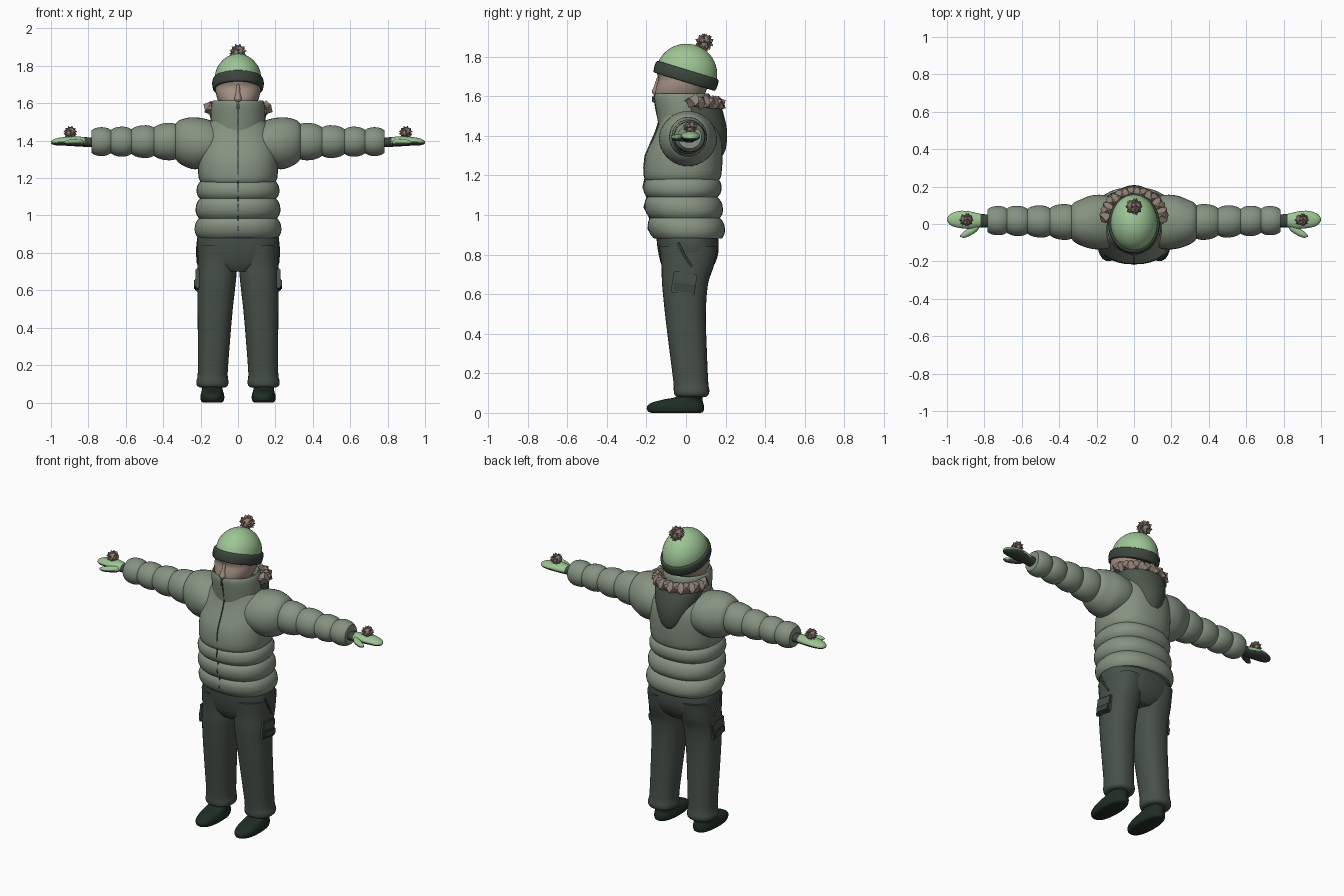
import bpy, bmesh, math
from mathutils import Vector, Matrix

if "Cube" in bpy.data.objects:
    bpy.data.objects.remove(bpy.data.objects["Cube"])


def material(name, *c):
    m = bpy.data.materials.new(name)
    m.diffuse_color = (*c, 1)
    m.use_nodes = True
    m.node_tree.nodes["Principled BSDF"].inputs["Base Color"].default_value = m.diffuse_color
    return m


JACKET = material("jacket sage", .235, .29, .22)
PANTS = material("trouser dark green", .062, .082, .066)
SHOE = material("shoe green black", .014, .027, .017)
MINT = material("knit mint", .34, .56, .30)
BAND = material("trim dark green", .045, .062, .047)
SKIN = material("skin", .38, .285, .23)
FUR = material("fur taupe", .30, .23, .19)
HOOD = material("hood dark sage", .075, .095, .07)


def finish(name, bm, mats, angle=40):
    bmesh.ops.recalc_face_normals(bm, faces=list(bm.faces))
    me = bpy.data.meshes.new(name)
    bm.to_mesh(me)
    bm.free()
    for m in mats:
        me.materials.append(m)
    if angle:
        me.polygons.foreach_set("use_smooth", [True] * len(me.polygons))
        me.set_sharp_from_angle(angle=math.radians(angle))
    ob = bpy.data.objects.new(name, me)
    bpy.context.collection.objects.link(ob)
    return ob


def smooth_rings(rings, steps):
    """Catmull-Rom through the rings."""
    out = []
    for i in range(len(rings) - 1):
        p = [rings[max(0, min(len(rings) - 1, i + k))] for k in (-1, 0, 1, 2)]
        for j in range(steps):
            t = j / steps
            out.append([.5 * (2 * b + (c - a) * t + (2 * a - 5 * b + 4 * c - d) * t * t
                              + (3 * b - a - 3 * c + d) * t ** 3) for a, b, c, d in zip(*p)])
    return out + [list(rings[-1])]


def loft(name, rings, mats, axis='Z', side=1, power=2.0, steps=3, n=36, angle=40):
    """Rings are (position on axis, centre u, centre v, radius u, radius v)."""
    bm = bmesh.new()
    loops = []
    for t, cu, cv, ru, rv in (smooth_rings(rings, steps) if steps > 1 else rings):
        loop = []
        for i in range(n):
            c, s = math.cos(math.tau * i / n), math.sin(math.tau * i / n)
            u = cu + ru * math.copysign(abs(c) ** (2 / power), c)
            v = cv + rv * math.copysign(abs(s) ** (2 / power), s)
            co = (u, v, t) if axis == 'Z' else (t, u, v)
            loop.append(bm.verts.new((co[0] * side, co[1], co[2])))
        loops.append(loop)
    for a, b in zip(loops, loops[1:]):
        for i in range(n):
            j = (i + 1) % n
            bm.faces.new((a[i], a[j], b[j], b[i]))
    bm.faces.new(loops[0])
    bm.faces.new(loops[-1])
    return finish(name, bm, mats, angle)


def puffs(ends, depth):
    """Quilted rings bulging between the given seam rings."""
    out = []
    for a, b in zip(ends, ends[1:]):
        for t in (0, .06, .18, .34, .5, .66, .82, .94):
            r = [x + (y - x) * t for x, y in zip(a, b)]
            k = depth * (1 - abs(2 * t - 1) ** 2.6)
            out.append(r[:3] + [r[3] + k, r[4] + k])
    return out + [list(ends[-1])]


def tube(name, pts, r, mat):
    cu = bpy.data.curves.new(name, 'CURVE')
    cu.dimensions = '3D'
    cu.bevel_depth, cu.bevel_resolution, cu.use_fill_caps = r, 1, True
    sp = cu.splines.new('POLY')
    sp.points.add(len(pts) - 1)
    for p, q in zip(sp.points, pts):
        p.co = (*q, 1)
    cu.materials.append(mat)
    bpy.context.collection.objects.link(bpy.data.objects.new(name, cu))


def box(name, loc, size, mat, tilt=0):
    bm = bmesh.new()
    bmesh.ops.create_cube(bm, size=1, matrix=Matrix.Translation(loc)
                          @ Matrix.Rotation(tilt, 4, 'X') @ Matrix.Diagonal((*size, 1)))
    bmesh.ops.bevel(bm, geom=list(bm.edges), offset=.005, segments=2, affect='EDGES')
    finish(name, bm, [mat])


def pompom(name, loc, r):
    bm = bmesh.new()
    bmesh.ops.create_icosphere(bm, subdivisions=2, radius=r * .84, matrix=Matrix.Translation(loc))
    fs = [f for i, f in enumerate(bm.faces) if i % 2 == 0]
    bmesh.ops.poke(bm, faces=fs, offset=r * .3)
    finish(name, bm, [FUR], 0)


# Jacket body, quilted waist and collar
loft("jacket_chest", [(1.17, 0, -.018, .19, .18), (1.2, 0, -.018, .21, .196), (1.3, 0, -.01, .215, .195),
                      (1.4, 0, .01, .21, .17), (1.47, 0, .01, .175, .145), (1.53, 0, -.01, .125, .12)],
     [JACKET], power=2.3)
loft("jacket_waist", puffs([(.88, 0, .01, .213, .17), (.985, 0, -.005, .208, .176),
                            (1.09, 0, -.018, .203, .177), (1.185, 0, -.018, .198, .177)], .021),
     [JACKET], power=2.3, steps=1, angle=35)
loft("collar", [(1.45, 0, -.008, .142, .13), (1.52, 0, -.012, .146, .138), (1.59, 0, -.018, .143, .142),
                (1.615, 0, -.02, .133, .134), (1.6, 0, -.02, .122, .122), (1.53, 0, -.02, .115, .115)], [JACKET])
tube("zip", [(0, y, z) for z, y in ((.885, -.163), (.93, -.192), (.985, -.183), (1.04, -.212), (1.09, -.197),
                                    (1.14, -.217), (1.185, -.207), (1.24, -.213), (1.3, -.206), (1.36, -.18),
                                    (1.42, -.154), (1.47, -.138), (1.53, -.151), (1.59, -.161), (1.61, -.156))],
     .004, BAND)
box("zip_pull", (0, -.166, 1.585), (.014, .012, .04), HOOD)

# Hood folded down the back, edged with spiky fur
loft("hood", [(1.28, 0, .13, .03, .04), (1.33, 0, .12, .08, .08), (1.42, 0, .1, .12, .108),
              (1.5, 0, .075, .145, .118), (1.56, 0, .06, .15, .115)], [HOOD])
bm = bmesh.new()
loops = []
for i in range(19):
    a = math.radians(-12 + 204 * i / 18)
    r = .03 if 0 < i < 18 else .012
    out = Vector((math.cos(a), math.sin(a), 0))
    mid = Vector((.15 * out.x, .035 + .13 * out.y, 1.575 - .015 * out.y))
    loops.append([bm.verts.new(mid + r * (out * math.cos(q) + Vector((0, 0, math.sin(q)))))
                  for q in (math.tau * k / 6 for k in range(6))])
for i, (a, b) in enumerate(zip(loops, loops[1:])):
    for k in range(6):
        bm.faces.new((a[k], a[(k + 1) % 6], b[(k + 1) % 6], b[k]))
bm.faces.new(loops[0])
bm.faces.new(loops[-1])
bmesh.ops.recalc_face_normals(bm, faces=list(bm.faces))
spiky = [f for i, f in enumerate(bm.faces) if (i + i // 6) % 2 == 0]
bmesh.ops.poke(bm, faces=spiky, offset=.016)
finish("hood_fur", bm, [FUR], 0)

# Head and nose
loft("head", [(1.5, 0, .01, .075, .085), (1.57, 0, -.03, .085, .105), (1.61, 0, -.03, .105, .125),
              (1.65, 0, -.02, .118, .13), (1.69, 0, -.008, .122, .131), (1.73, 0, -.01, .12, .137),
              (1.78, 0, .01, .09, .1)], [SKIN], power=2.2)
loft("nose", [(1.605, 0, -.148, .008, .01), (1.622, 0, -.15, .02, .023), (1.65, 0, -.144, .013, .018),
              (1.7, 0, -.135, .008, .01)], [SKIN], n=16)

# Knitted hat, tipped back
crown = loft("hat_crown", [(-.01, 0, 0, .124, .153), (.03, 0, 0, .125, .154), (.08, 0, 0, .115, .138),
                           (.125, 0, 0, .085, .102), (.153, 0, 0, .045, .055), (.163, 0, 0, .004, .005)], [MINT])
band = loft("hat_band", [(-.031, 0, 0, .125, .154), (-.027, 0, 0, .134, .163), (0, 0, 0, .138, .167),
                         (.025, 0, 0, .135, .164), (.031, 0, 0, .124, .153)], [BAND])
for ob in (crown, band):
    ob.location = (0, 0, 1.703)
    ob.rotation_euler.x = math.radians(-17)
pompom("hat_pompom", (0, .093, 1.872), .044)

# Trouser seat
loft("trouser_seat", [(.7, 0, 0, .09, .1), (.74, 0, .008, .19, .13), (.8, 0, .012, .215, .15),
                      (.87, 0, .008, .22, .156), (.95, 0, 0, .2, .15)], [PANTS], power=2.4)

for side, tag in ((-1, "right"), (1, "left")):
    # Trouser leg, shoe and cargo pocket
    loft(tag + "_trouser_leg", [(.08, .137, .028, .066, .07), (.09, .137, .028, .082, .085),
                                (.115, .137, .028, .086, .09), (.16, .135, .024, .08, .088),
                                (.35, .128, .008, .087, .096), (.5, .122, -.003, .094, .103),
                                (.65, .114, -.005, .103, .116), (.74, .11, .008, .106, .132),
                                (.84, .108, .012, .108, .148)], [PANTS], side=side, power=2.3)
    loft(tag + "_shoe", [(0, .137, -.05, .05, .125), (.008, .137, -.052, .06, .14), (.03, .137, -.053, .064, .145),
                         (.05, .137, -.045, .06, .132), (.068, .137, -.015, .055, .098),
                         (.082, .137, .02, .055, .066), (.12, .137, .03, .055, .065)], [SHOE], side=side, power=2.3)
    box(tag + "_pocket", (side * .216, -.01, .655), (.02, .12, .108), PANTS, -.15)
    box(tag + "_pocket_patch", (side * .224, -.008, .632), (.022, .108, .044), BAND, -.15)
    tube(tag + "_hip_pocket", [(side * .216, -.04, .86), (side * .219, -.01, .8), (side * .214, .03, .74)],
         .006, BAND)

    # Puffy sleeve
    loft(tag + "_shoulder", [(.08, .01, 1.38, .12, .1), (.16, .01, 1.385, .145, .128), (.23, .01, 1.386, .142, .139),
                             (.28, .008, 1.39, .125, .13), (.32, .01, 1.395, .105, .11), (.34, .01, 1.395, .08, .085)],
         [JACKET], axis='X', side=side)
    loft(tag + "_sleeve", puffs([(.325, .01, 1.395, .085, .09), (.45, .012, 1.395, .073, .076),
                                 (.57, .015, 1.395, .066, .066), (.68, .018, 1.395, .064, .062),
                                 (.783, .018, 1.395, .06, .06)], .016),
         [JACKET], axis='X', side=side, steps=1, angle=35)

    # Mitten: mint back, dark palm and wrist
    hand = loft(tag + "_mitten", [(.76, .015, 1.39, .036, .026), (.82, .018, 1.393, .036, .026),
                                  (.87, .02, 1.397, .046, .027), (.92, .024, 1.397, .047, .024),
                                  (.965, .024, 1.394, .038, .02), (.99, .024, 1.392, .022, .013),
                                  (1.0, .024, 1.391, .004, .004)], [MINT, BAND], axis='X', side=side)
    thumb = loft(tag + "_thumb", [(.82, 0, 1.39, .008, .008), (.84, -.015, 1.39, .024, .018),
                                  (.88, -.042, 1.39, .022, .017), (.91, -.057, 1.39, .017, .014),
                                  (.93, -.064, 1.39, .004, .004)], [MINT, BAND], axis='X', side=side, n=20)
    for ob in (hand, thumb):
        for p in ob.data.polygons:
            if p.normal.z < -.15 or abs(p.center.x) < .815:
                p.material_index = 1
    pompom(tag + "_mitten_pompom", (side * .897, .022, 1.443), .035)
